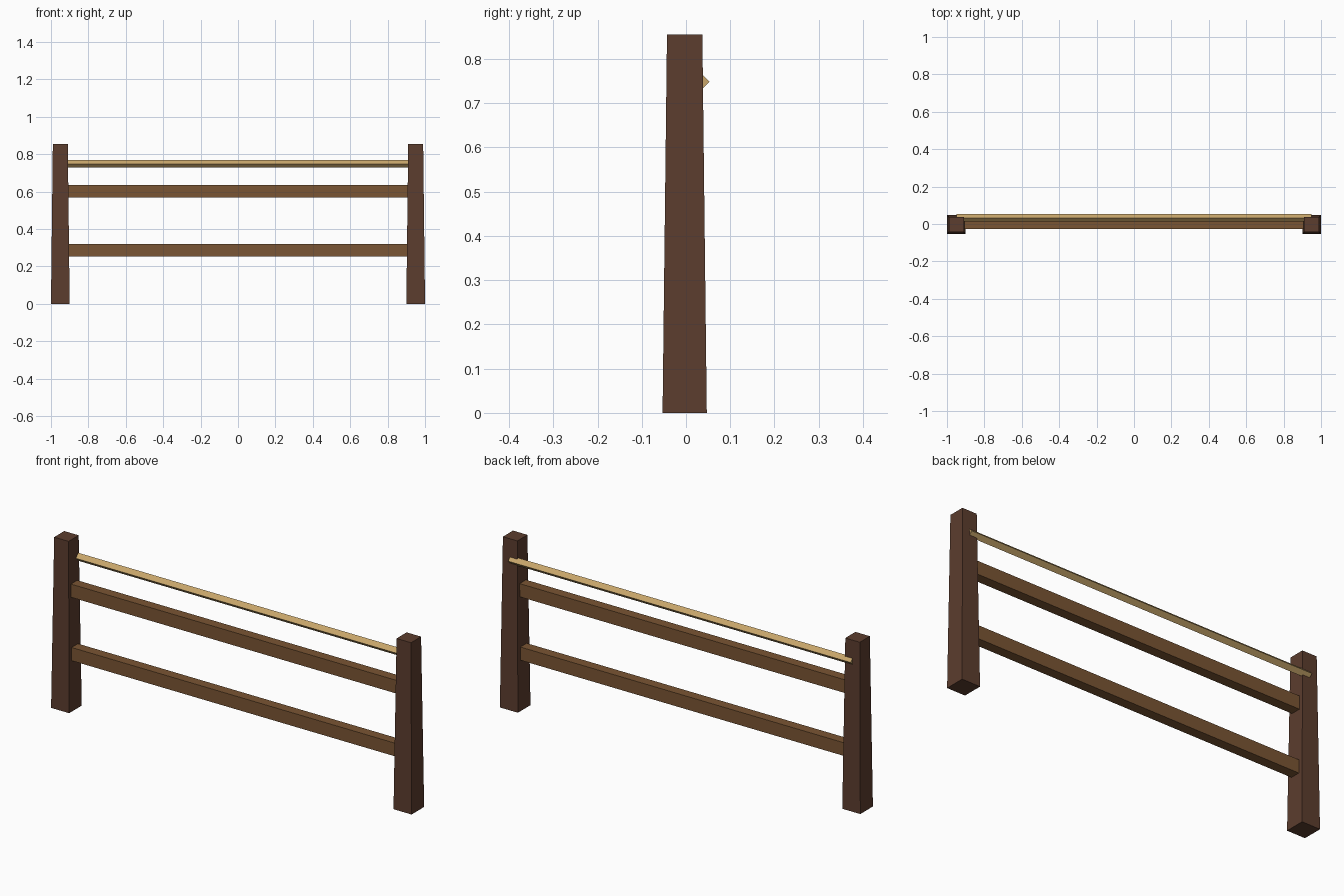
import bpy, bmesh, math
from mathutils import Matrix

if "Cube" in bpy.data.objects:
    bpy.data.objects.remove(bpy.data.objects["Cube"])


def srgb(h):
    vals = [int(h[i:i + 2], 16) / 255 for i in (0, 2, 4)]
    return [v / 12.92 if v <= 0.04045 else ((v + 0.055) / 1.055) ** 2.4 for v in vals] + [1]


def material(name, h):
    m = bpy.data.materials.new(name)
    m.diffuse_color = srgb(h)
    m.use_nodes = True
    m.node_tree.nodes["Principled BSDF"].inputs["Base Color"].default_value = m.diffuse_color
    return m


post_mat = material("dark post wood", "5C3D2E")
rail_mat = material("brown rail wood", "7A5533")
rod_mat = material("pale rod wood", "C8A66B")
Y = -0.003  # centre line of posts and rails


def prism(name, r1, r2, depth, matrix, mat, spin=0.0, scale=(1, 1, 1)):
    """Four-sided bar or taper; radii are half diagonals."""
    bm = bmesh.new()
    bmesh.ops.create_cone(bm, cap_ends=True, segments=4, radius1=r1, radius2=r2, depth=depth,
                          matrix=matrix @ Matrix.Diagonal((*scale, 1)) @ Matrix.Rotation(spin, 4, 'Z'))
    me = bpy.data.meshes.new(name)
    bm.to_mesh(me)
    bm.free()
    me.materials.append(mat)
    ob = bpy.data.objects.new(name, me)
    bpy.context.collection.objects.link(ob)
    return ob


# tapered square posts
R = math.sqrt(2)
for side, x in (("left", -0.95), ("right", 0.95)):
    prism(side + "_post", 0.05 * R, 0.04 * R, 0.855,
          Matrix.Translation((x, Y, 0.4275)), post_mat, math.pi / 4)

# horizontal rails (local x becomes height, local z becomes length)
along_x = Matrix.Rotation(math.pi / 2, 4, 'Y')
for name, z in (("lower_rail", 0.286), ("upper_rail", 0.603)):
    prism(name, 0.5 * R, 0.5 * R, 1.9, Matrix.Translation((0, Y, z)) @ along_x,
          rail_mat, math.pi / 4, (0.066, 0.05, 1))

# thin diamond-section rod set into the back of the posts
prism("top_rod", 0.02, 0.02, 1.9, Matrix.Translation((0, 0.033, 0.749)) @ along_x, rod_mat)
